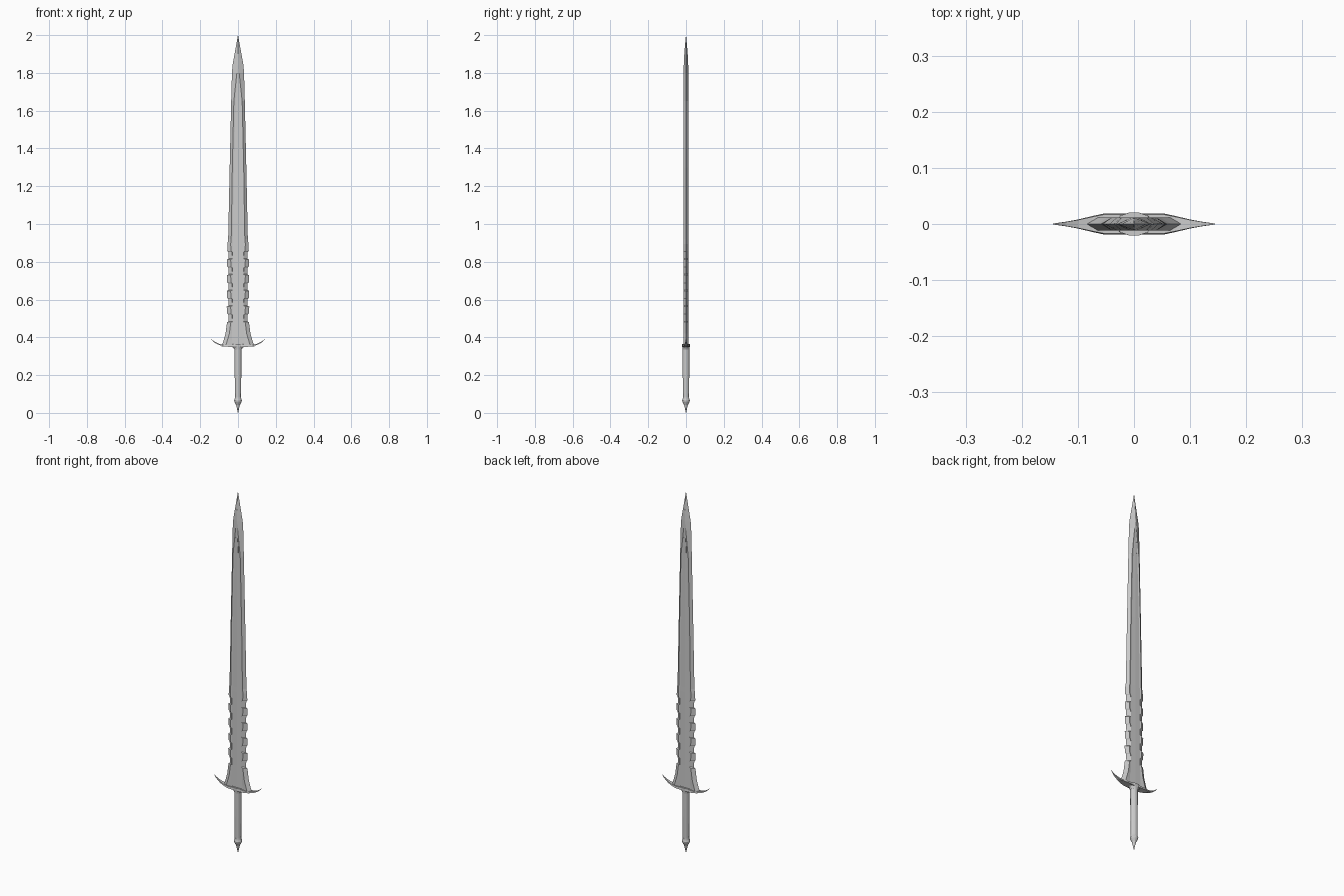
import bpy, bmesh, math


def loft(name, rings):
    """Skin a list of equal-length point rings, capping both ends."""
    bm = bmesh.new()
    vs = [[bm.verts.new(p) for p in ring] for ring in rings]
    n = len(vs[0])
    for a, b in zip(vs, vs[1:]):
        for i in range(n):
            j = (i + 1) % n
            bm.faces.new((a[i], a[j], b[j], b[i]))
    bm.faces.new(vs[0][::-1])
    bm.faces.new(vs[-1])
    bmesh.ops.remove_doubles(bm, verts=bm.verts, dist=1e-5)
    bmesh.ops.recalc_face_normals(bm, faces=bm.faces)
    me = bpy.data.meshes.new(name)
    bm.to_mesh(me)
    bm.free()
    ob = bpy.data.objects.new(name, me)
    bpy.context.collection.objects.link(ob)
    return ob


def turned(name, profile, sides=12):
    """Loft of rings (z, rx, ry) about the vertical axis."""
    rings = []
    for z, rx, ry in profile:
        angs = [2 * math.pi * (i + 0.5) / sides for i in range(sides)]
        rings.append([(rx * math.cos(a), ry * math.sin(a), z) for a in angs])
    return loft(name, rings)


def blade_ring(z, w, bevel, inner, t, recess):
    """Sharp edges, bevels, and a shallow central fuller on both faces."""
    half = [(w, 0), (bevel, t), (inner, t - recess), (0, t - recess * 0.7),
            (-inner, t - recess), (-bevel, t)]
    back = [(-x, -y) for x, y in half]
    return [(x, y, z) for x, y in half + back]


# Blade: flared base, serrated lower edge, long taper, ridged tip
rows = [(0.352, 0.087, 0.066, 0.034, 0.012, 0.002),
        (0.385, 0.076, 0.056, 0.033, 0.012, 0.002),
        (0.42, 0.066, 0.046, 0.032, 0.012, 0.002),
        (0.48, 0.058, 0.038, 0.031, 0.012, 0.002)]
for k in range(5):
    z = 0.485 + k * 0.083
    rows += [(z, 0.049, 0.030, 0.029, 0.012, 0.002),
             (z + 0.035, 0.051, 0.031, 0.029, 0.012, 0.002),
             (z + 0.040, 0.057, 0.037, 0.029, 0.012, 0.002),
             (z + 0.078, 0.060 - k * 0.001, 0.039, 0.029, 0.012, 0.002)]
rows += [(0.92, 0.052, 0.036, 0.028, 0.012, 0.002),
         (1.30, 0.044, 0.030, 0.022, 0.012, 0.002),
         (1.65, 0.036, 0.022, 0.013, 0.012, 0.002),
         (1.80, 0.032, 0.006, 0.003, 0.012, 0.0005),
         (1.84, 0.029, 0.002, 0.001, 0.012, 0),
         (1.88, 0.022, 0.0015, 0.0007, 0.0105, 0),
         (1.94, 0.011, 0.001, 0.0005, 0.006, 0),
         (2.00, 0.0004, 0.0002, 0.0001, 0.0003, 0)]
loft("blade", [blade_ring(*r) for r in rows])

# Small raised marks near the blade tip
for s in (-1, 1):
    for i, (z, x, h) in enumerate([(1.685, 0.008, 0.018), (1.737, 0.005, 0.01)]):
        bpy.ops.mesh.primitive_cube_add(size=1, location=(s * x, 0, z))
        ob = bpy.context.object
        ob.name = "tip_mark"
        ob.scale = (0.003, 0.024, h * 2)

# Crossguard: curved horns sweeping upward; rows are x, low z, high z, half depth
half = [(0.0, 0.348, 0.362, 0.019), (0.052, 0.350, 0.360, 0.019),
        (0.075, 0.353, 0.361, 0.014), (0.100, 0.359, 0.366, 0.008),
        (0.122, 0.370, 0.376, 0.004), (0.136, 0.382, 0.386, 0.002),
        (0.145, 0.394, 0.395, 0.0004)]
guard = [(-x, a, b, y) for x, a, b, y in half[:0:-1]] + half
loft("crossguard", [[(x, -y, a), (x, y, a), (x, y * 0.9, b), (x, -y * 0.9, b)]
                    for x, a, b, y in guard])

# Collar, grip and pointed pommel
turned("collar", [(0.335, 0.019, 0.019), (0.345, 0.025, 0.020),
                  (0.352, 0.036, 0.021), (0.364, 0.034, 0.021)])
grip = turned("grip", [(0.075, 0.0165, 0.0165), (0.20, 0.018, 0.018),
                       (0.345, 0.019, 0.019)])
pommel = turned("pommel", [(0.0, 0.001, 0.001), (0.02, 0.005, 0.005),
                           (0.042, 0.0105, 0.0105), (0.058, 0.019, 0.019),
                           (0.066, 0.021, 0.021), (0.075, 0.018, 0.018),
                           (0.084, 0.017, 0.017)])
